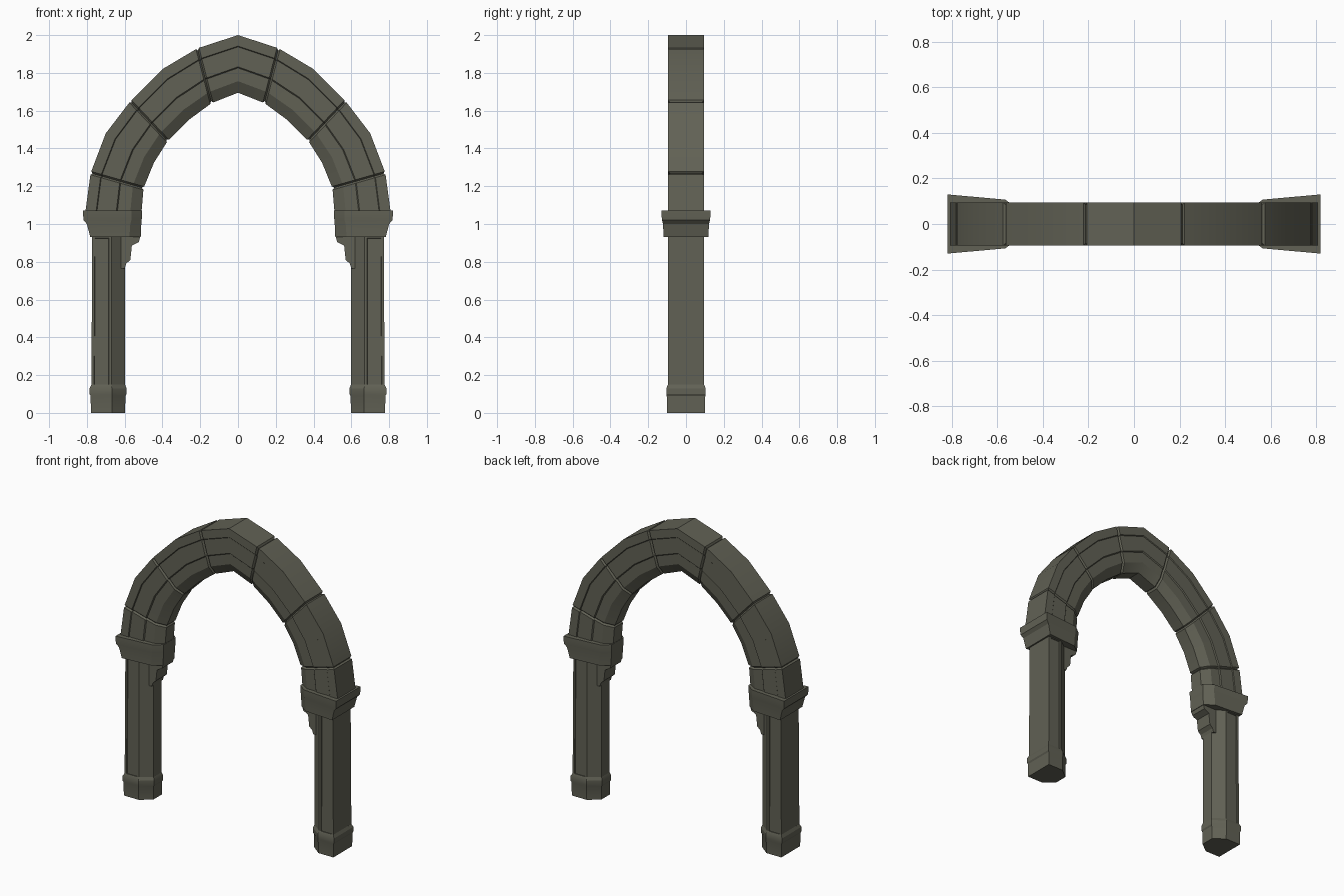
import bpy, bmesh, math
from mathutils import Vector

if "Cube" in bpy.data.objects:
    bpy.data.objects.remove(bpy.data.objects["Cube"])

stone = bpy.data.materials.new("stone")
stone.diffuse_color = (0.12, 0.12, 0.09, 1)
stone.use_nodes = True
stone.node_tree.nodes["Principled BSDF"].inputs["Base Color"].default_value = stone.diffuse_color


def finish(name, bm, mirror=True):
    bmesh.ops.recalc_face_normals(bm, faces=bm.faces)
    me = bpy.data.meshes.new(name)
    bm.to_mesh(me)
    bm.free()
    me.materials.append(stone)
    ob = bpy.data.objects.new(name, me)
    bpy.context.collection.objects.link(ob)
    if mirror:
        ob.modifiers.new("mirror", 'MIRROR')
    bpy.ops.object.select_all(action='DESELECT')
    ob.select_set(True)
    bpy.context.view_layer.objects.active = ob
    bpy.ops.object.shade_smooth_by_angle(angle=math.radians(22))
    return ob


def loft(rings):
    """Closed solid through a list of equal-length point rings."""
    bm = bmesh.new()
    vs = [[bm.verts.new(p) for p in r] for r in rings]
    n = len(rings[0])
    for a, b in zip(vs, vs[1:]):
        for i in range(n):
            j = (i + 1) % n
            bm.faces.new((a[i], a[j], b[j], b[i]))
    bm.faces.new(vs[0])
    bm.faces.new(vs[-1])
    return bm


def plan(z, outer, mid, inner, yo, ym, yi):
    """Six-sided plan: flat outer side, chamfered inner side."""
    return [(outer, -yo, z), (mid, -ym, z), (inner, -yi, z),
            (inner, yi, z), (mid, ym, z), (outer, yo, z)]


# Arch path: outer and inner edge points, crown to springing
OUT = [(0, 2.0), (.215, 1.93), (.40, 1.82), (.57, 1.65), (.70, 1.48), (.78, 1.27), (.81, 1.05)]
INN = [(0, 1.695), (.14, 1.64), (.262, 1.55), (.372, 1.44), (.445, 1.325), (.50, 1.19), (.512, 1.05)]
# Moulding: fraction from outer to inner edge, half depth
HALF = [(0, .095), (.19, .095), (.205, .09), (.55, .09), (.57, .083), (.8, .081), (1, .045)]
MOULD = [(t, -y) for t, y in HALF] + [(t, y) for t, y in reversed(HALF)]


def edge(i):
    s = -1 if i < 0 else 1
    i = abs(i)
    return (Vector((s * OUT[i][0], 0, OUT[i][1])), Vector((s * INN[i][0], 0, INN[i][1])))


def ring(o, i, inset=0.0):
    k = inset / .3
    return [o.lerp(i, k + t * (1 - 2 * k)) + Vector((0, y * (1 - inset / .095), 0))
            for t, y in MOULD]


def block(name, first, last, mirror=True):
    """One arch stone with eased joints at both ends."""
    e = [edge(i) for i in range(first, last + 1)]

    def near(a, b):
        return [p + (q - p).normalized() * .009 for p, q in zip(a, b)]
    rings = [ring(*e[0], .011), ring(*near(e[0], e[1]))]
    rings += [ring(*p) for p in e[1:-1]]
    rings += [ring(*near(e[-1], e[-2])), ring(*e[-1], .011)]
    finish(name, loft(rings), mirror)


block("keystone", -1, 1, False)
block("upper_arch_stone", 1, 3)
block("middle_arch_stone", 3, 5)
block("springer_stone", 5, 6)

# Capital: sloping bell with a projecting lip
finish("capital", loft([
    plan(.93, .782, .575, .515, .118, .103, .06),
    plan(1.00, .80, .57, .512, .122, .104, .062),
    plan(1.02, .818, .565, .510, .127, .105, .062),
    plan(1.05, .82, .565, .508, .130, .107, .064),
    plan(1.072, .82, .565, .508, .130, .107, .064)]))

# Shaft with a shallow sunk panel on the front and back faces
bm = loft([plan(.13, .776, .67, .598, .096, .096, .042),
           plan(.94, .772, .67, .598, .094, .094, .042)])
bm.normal_update()
bmesh.ops.recalc_face_normals(bm, faces=bm.faces)
broad = [f for f in bm.faces if abs(f.normal.y) > .95]
bmesh.ops.inset_individual(bm, faces=broad, thickness=.02, depth=0)
bmesh.ops.inset_individual(bm, faces=broad, thickness=.003, depth=-.005)
finish("column_shaft", bm)

# Plinth
finish("column_plinth", loft([
    plan(0, .779, .668, .598, .100, .100, .045),
    plan(.09, .780, .668, .596, .102, .102, .046),
    plan(.10, .786, .668, .590, .104, .104, .048),
    plan(.13, .786, .668, .590, .104, .104, .048),
    plan(.15, .776, .67, .598, .096, .096, .042)]))

# Stepped bracket under the inner side of the capital
prof = [(.64, .94), (.515, .94), (.525, .905), (.562, .885), (.57, .81), (.592, .79), (.60, .765), (.64, .765)]
finish("bracket", loft([[(x, y, z) for x, z in prof] for y in (-.058, .058)]))
